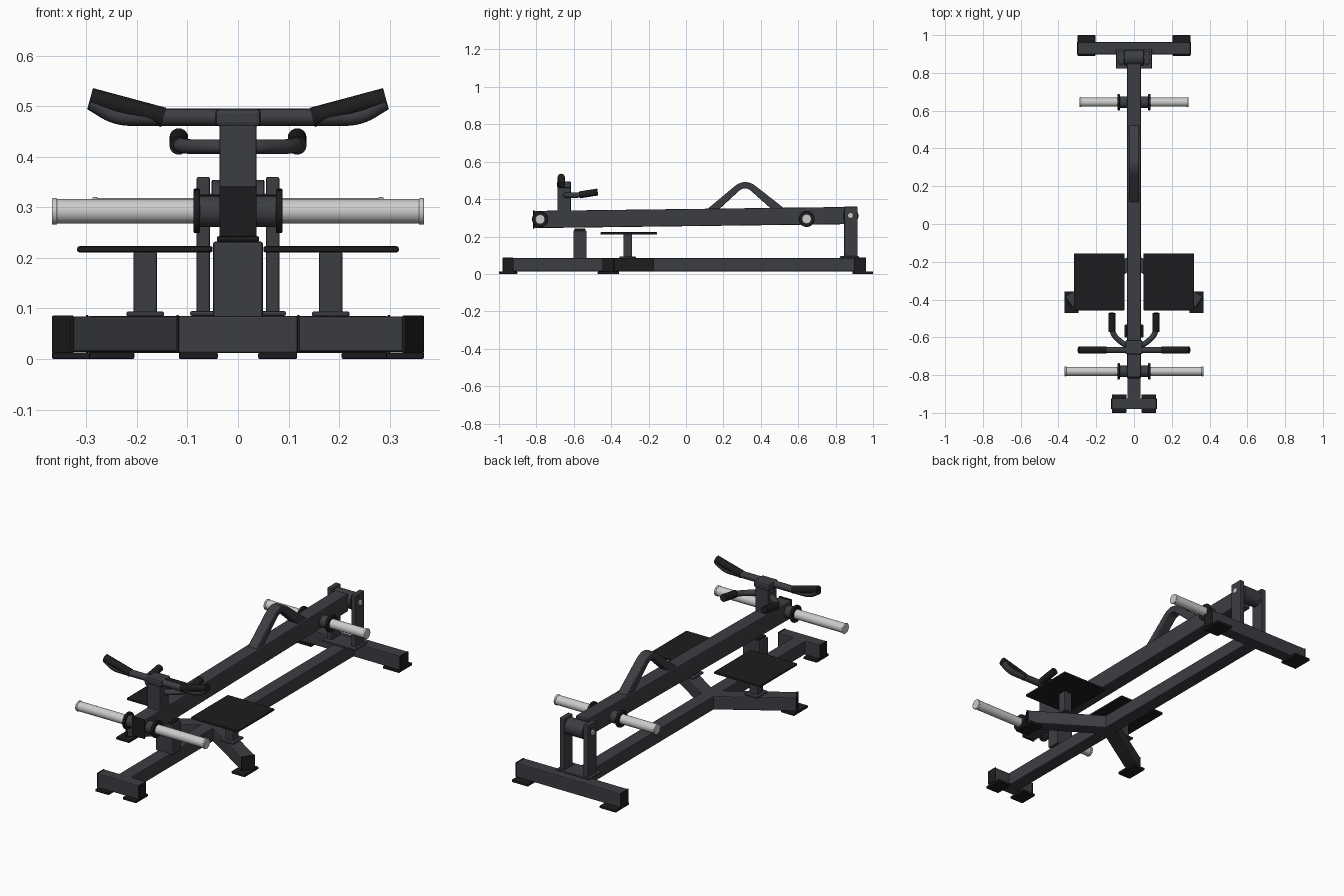
import bpy, bmesh, math
from mathutils import Vector

if "Cube" in bpy.data.objects:
    bpy.data.objects.remove(bpy.data.objects["Cube"])


def material(name, color):
    m = bpy.data.materials.new(name)
    m.diffuse_color = (*color, 1)
    m.use_nodes = True
    m.node_tree.nodes["Principled BSDF"].inputs["Base Color"].default_value = m.diffuse_color
    return m


STEEL = material("dark_steel", (0.045, 0.048, 0.055))
BLACK = material("black_rubber", (0.012, 0.012, 0.013))
CHROME = material("bright_steel", (0.6, 0.6, 0.61))


def finish(bm, name, mat, bevel=0.0, smooth=False):
    bmesh.ops.recalc_face_normals(bm, faces=bm.faces)
    me = bpy.data.meshes.new(name)
    bm.to_mesh(me)
    bm.free()
    ob = bpy.data.objects.new(name, me)
    bpy.context.collection.objects.link(ob)
    me.materials.append(mat)
    if bevel:
        mod = ob.modifiers.new("bevel", 'BEVEL')
        mod.width, mod.segments = bevel, 2
        mod.limit_method = 'ANGLE'
    if smooth:
        bpy.ops.object.select_all(action='DESELECT')
        bpy.context.view_layer.objects.active = ob
        ob.select_set(True)
        bpy.ops.object.shade_smooth_by_angle(angle=math.radians(40))
    return ob


def box(name, x, y, z, mat=STEEL, bevel=0.004):
    bm = bmesh.new()
    bmesh.ops.create_cube(bm, size=1)
    for v in bm.verts:
        v.co = Vector([(r[0] + r[1]) / 2 + c * (r[1] - r[0]) for r, c in zip((x, y, z), v.co)])
    return finish(bm, name, mat, bevel)


def beam(name, a, b, width, height, mat=STEEL, bevel=0.005):
    """Rectangular tube between two points, kept upright."""
    a, b = Vector(a), Vector(b)
    d = (b - a).normalized()
    side = d.cross(Vector((0, 0, 1))).normalized()
    up = side.cross(d)
    bm = bmesh.new()
    bmesh.ops.create_cube(bm, size=1)
    for v in bm.verts:
        v.co = (a + b) / 2 + d * v.co.x * (b - a).length + side * v.co.y * width + up * v.co.z * height
    return finish(bm, name, mat, bevel)


def rod(name, x0, x1, y, z, r, mat, bevel=0.002):
    """Cylinder lying along x."""
    bm = bmesh.new()
    bmesh.ops.create_cone(bm, cap_ends=True, segments=32, radius1=r, radius2=r, depth=abs(x1 - x0))
    for v in bm.verts:
        v.co = Vector(((x0 + x1) / 2 + v.co.z, y + v.co.x, z + v.co.y))
    return finish(bm, name, mat, bevel, True)


def rounded(pts, r, n=6):
    """Round the inner corners of a path."""
    pts = [Vector(p) for p in pts]
    out = [pts[0]]
    for p, q, s in zip(pts, pts[1:], pts[2:]):
        a = q + (p - q).normalized() * min(r, (p - q).length * 0.45)
        b = q + (s - q).normalized() * min(r, (s - q).length * 0.45)
        for i in range(n + 1):
            t = i / n
            out.append(a * (1 - t) ** 2 + q * 2 * t * (1 - t) + b * t * t)
    return out + [pts[-1]]


def tube(name, pts, r, mat, bend=0.04):
    path = rounded(pts, bend)
    bm = bmesh.new()
    rings = []
    for i, p in enumerate(path):
        d = (path[min(i + 1, len(path) - 1)] - path[max(i - 1, 0)]).normalized()
        u = d.cross(Vector((0, 0, 1))).normalized()
        w = u.cross(d)
        rings.append([bm.verts.new(p + (u * math.cos(k * math.tau / 20) + w * math.sin(k * math.tau / 20)) * r)
                      for k in range(20)])
    for a, b in zip(rings, rings[1:]):
        for k in range(20):
            bm.faces.new((a[k], a[k - 1], b[k - 1], b[k]))
    bm.faces.new(rings[0])
    bm.faces.new(rings[-1])
    return finish(bm, name, mat, 0, True)


# Base frame
box("base_beam", (-0.035, 0.035), (-0.93, 0.91), (0.014, 0.084))
box("front_crossbar", (-0.118, 0.118), (-0.98, -0.923), (0.012, 0.085))
box("rear_crossbar", (-0.297, 0.297), (0.898, 0.963), (0.012, 0.085))
box("rear_base_plate", (-0.095, 0.095), (0.822, 0.925), (0.085, 0.095))

# Stop post under the lever
box("stop_post", (-0.049, 0.049), (-0.602, -0.532), (0.08, 0.232))
box("stop_bumper", (-0.042, 0.042), (-0.596, -0.538), (0.232, 0.243), BLACK)

# Lever arm and its end cap
A, B = Vector((0, -0.81, 0.291)), Vector((0, 0.85, 0.312))
beam("lever_arm", A, B, 0.073, 0.092)
beam("lever_end_cap", A - Vector((0, 0.007, 0)), A, 0.074, 0.1, BLACK, 0.003)
rod("pivot_sleeve", -0.052, 0.052, 0.88, 0.312, 0.042, STEEL)
rod("pivot_pin", -0.087, 0.087, 0.88, 0.312, 0.015, CHROME)

# Carry handle: bent flat bar
outer = rounded([(0, 0.10, 0.335), (0, 0.315, 0.515), (0, 0.545, 0.335)], 0.075, 8)
inner = rounded([(0, 0.165, 0.335), (0, 0.315, 0.473), (0, 0.47, 0.335)], 0.045, 8)
bm = bmesh.new()
secs = []
for o, i in zip(outer, inner):
    secs.append([bm.verts.new((x, p.y, p.z)) for x, p in ((-0.026, o), (0.026, o), (0.026, i), (-0.026, i))])
for a, b in zip(secs, secs[1:]):
    for k in range(4):
        bm.faces.new((a[k], a[k - 1], b[k - 1], b[k]))
bm.faces.new(secs[0])
bm.faces.new(secs[-1])
finish(bm, "carry_handle", STEEL, 0.004, True)

# Handlebar post and clamp
box("handle_post", (-0.037, 0.037), (-0.688, -0.616), (0.32, 0.465))
box("handle_clamp", (-0.045, 0.045), (-0.69, -0.614), (0.46, 0.495), bevel=0.008)

for s, side in ((-1, "left"), (1, "right")):
    # Rubber feet and bar end caps
    for n, x, y in (("front", (0.04, 0.117), (-1.0, -0.902)), ("rear", (0.205, 0.298), (0.89, 1.0)),
                    ("middle", (0.293, 0.368), (-0.472, -0.357))):
        box(f"{side}_{n}_foot", sorted((s * x[0], s * x[1])), y, (0, 0.013), BLACK, 0.003)
    box(f"{side}_front_cap", sorted((s * 0.117, s * 0.122)), (-0.98, -0.923), (0.012, 0.087), BLACK, 0.002)
    box(f"{side}_rear_cap", sorted((s * 0.296, s * 0.301)), (0.898, 0.963), (0.012, 0.087), BLACK, 0.002)

    # Diagonal outrigger legs
    beam(f"{side}_outrigger", (0, -0.193, 0.049), (s * 0.345, -0.413, 0.049), 0.068, 0.07)
    beam(f"{side}_outrigger_cap", (s * 0.343, -0.412, 0.049), (s * 0.35, -0.4165, 0.049), 0.07, 0.073, BLACK, 0.002)

    # Footplates on posts
    box(f"{side}_footplate", sorted((s * 0.05, s * 0.318)), (-0.457, -0.155), (0.211, 0.223), BLACK)
    box(f"{side}_footplate_post", sorted((s * 0.16, s * 0.207)), (-0.335, -0.288), (0.09, 0.212))
    box(f"{side}_footplate_flange", sorted((s * 0.146, s * 0.221)), (-0.355, -0.268), (0.084, 0.094))

    # Rear pivot uprights
    box(f"{side}_pivot_upright", sorted((s * 0.055, s * 0.082)), (0.845, 0.917), (0.09, 0.36))

    # Plate sleeves with collars and flanges
    for n, y, z, end in (("front", -0.78, 0.292, 0.368), ("rear", 0.645, 0.294, 0.288)):
        rod(f"{side}_{n}_collar", s * 0.03, s * 0.076, y, z, 0.031, STEEL)
        rod(f"{side}_{n}_flange", s * 0.075, s * 0.088, y, z, 0.043, BLACK, 0.003)
        rod(f"{side}_{n}_sleeve", s * 0.08, s * (end - 0.008), y, z, 0.024, CHROME)
        rod(f"{side}_{n}_sleeve_cap", s * (end - 0.01), s * end, y, z, 0.0262, CHROME)

    # Wide handlebar with raised grip
    tube(f"{side}_wide_bar", [(0, -0.667, 0.478), (s * 0.24, -0.667, 0.478), (s * 0.29, -0.667, 0.509)], 0.017, STEEL, 0.03)
    tube(f"{side}_wide_grip", [(s * 0.147, -0.667, 0.478), (s * 0.292, -0.667, 0.517)], 0.0195, BLACK)

    # Narrow forward handle
    tube(f"{side}_narrow_bar", [(0, -0.645, 0.42), (s * 0.045, -0.645, 0.42), (s * 0.116, -0.585, 0.42),
                                (s * 0.117, -0.48, 0.436)], 0.0145, STEEL)
    tube(f"{side}_narrow_grip", [(s * 0.117, -0.57, 0.4225), (s * 0.117, -0.472, 0.438)], 0.0185, BLACK)
